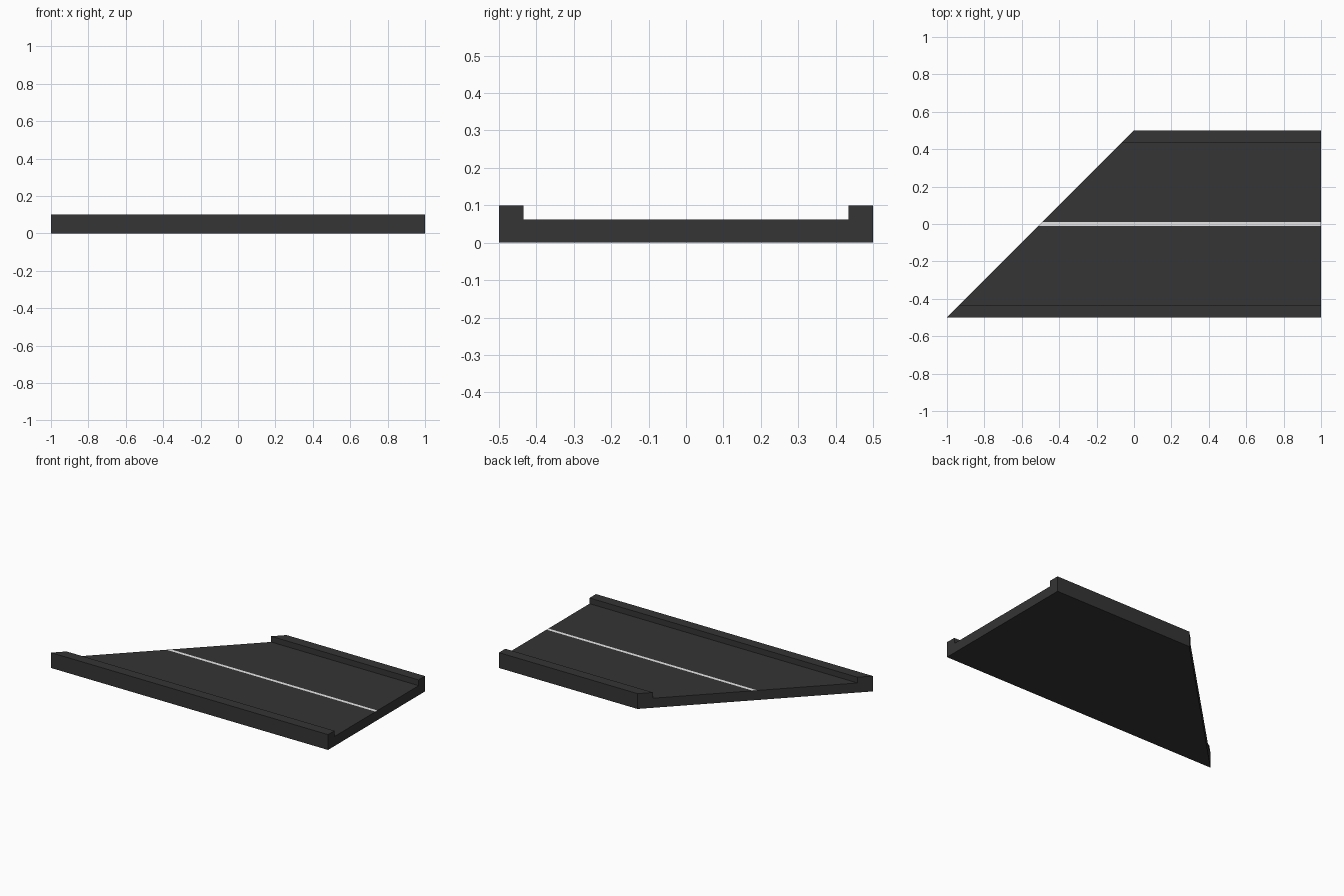
import bpy
import bmesh

cube = bpy.data.objects.get("Cube")
if cube:
    bpy.data.objects.remove(cube, do_unlink=True)


def make_material(name, value):
    mat = bpy.data.materials.new(name)
    mat.use_nodes = True
    colour = (value, value, value, 1.0)
    mat.diffuse_color = colour
    bsdf = mat.node_tree.nodes["Principled BSDF"]
    bsdf.inputs["Base Color"].default_value = colour
    bsdf.inputs["Roughness"].default_value = 0.8
    return mat


HALF_WIDTH = 0.5
CURB_INNER = 0.434
DECK_Z = 0.0625
CURB_Z = 0.1
STRIPE = 0.01
RIGHT_END = 1.0

# Cross-section: one half, then its mirror; the stripe edges split the deck
half = [(HALF_WIDTH, 0), (HALF_WIDTH, CURB_Z), (CURB_INNER, CURB_Z),
        (CURB_INNER, DECK_Z), (STRIPE, DECK_Z)]
profile = half + [(-y, z) for y, z in reversed(half)]

# Sweep the section from the diagonal end to the square end
bm = bmesh.new()
slanted = [bm.verts.new((y - HALF_WIDTH, y, z)) for y, z in profile]
square = [bm.verts.new((RIGHT_END, y, z)) for y, z in profile]
bm.faces.new(slanted)
bm.faces.new(square[::-1])
count = len(profile)
for i in range(count):
    j = (i + 1) % count
    bm.faces.new((slanted[i], square[i], square[j], slanted[j]))
bmesh.ops.recalc_face_normals(bm, faces=bm.faces[:])

# Centre stripe is the narrow strip of deck
for face in bm.faces:
    if all(abs(v.co.y) < STRIPE * 1.5 for v in face.verts):
        face.material_index = 1

mesh = bpy.data.meshes.new("road_section")
bm.to_mesh(mesh)
bm.free()
mesh.materials.append(make_material("dark asphalt", 0.035))
mesh.materials.append(make_material("white paint", 0.8))
road = bpy.data.objects.new("road_section", mesh)
bpy.context.collection.objects.link(road)
